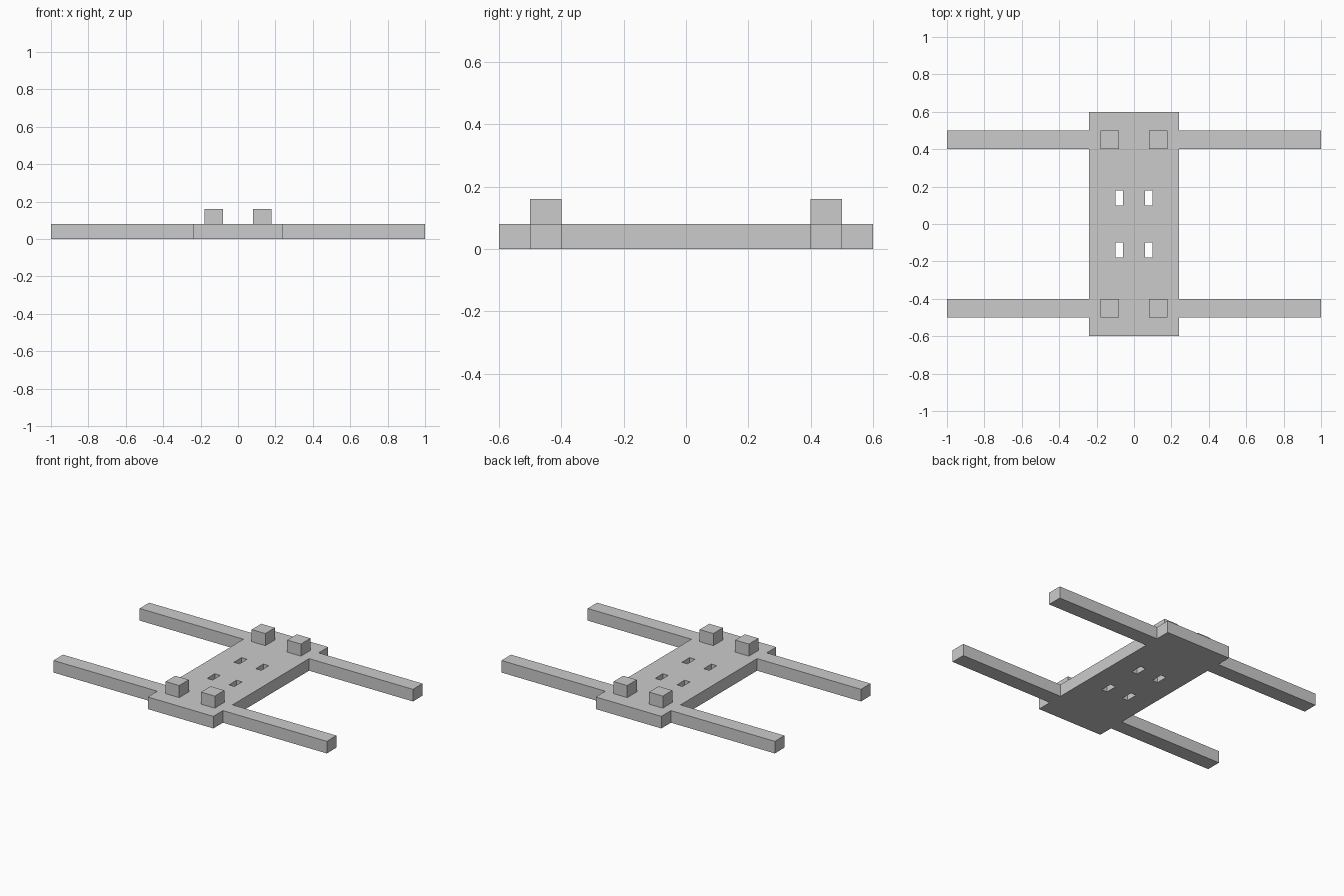
import bpy
import bmesh
from mathutils import Matrix, Vector

cube = bpy.data.objects.get("Cube")
if cube:
    bpy.data.objects.remove(cube, do_unlink=True)

grey = bpy.data.materials.new("plain_grey")
grey.use_nodes = True
colour = (0.6, 0.6, 0.6, 1)
grey.diffuse_color = colour
grey.node_tree.nodes["Principled BSDF"].inputs["Base Color"].default_value = colour


def add_box(bm, low, high):
    """Add a box spanning two corners."""
    low, high = Vector(low), Vector(high)
    matrix = Matrix.Translation((low + high) / 2) @ Matrix.Diagonal((*(high - low), 1))
    bmesh.ops.create_cube(bm, size=1, matrix=matrix)


def make_object(name, boxes):
    bm = bmesh.new()
    for low, high in boxes:
        add_box(bm, low, high)
    mesh = bpy.data.meshes.new(name)
    bm.to_mesh(mesh)
    bm.free()
    mesh.materials.append(grey)
    obj = bpy.data.objects.new(name, mesh)
    bpy.context.collection.objects.link(obj)
    return obj


def mirrored(x0, x1, y0, y1, z0, z1):
    """Four copies of a box, mirrored across x and y."""
    for sx in (-1, 1):
        for sy in (-1, 1):
            xs = sorted((sx * x0, sx * x1))
            ys = sorted((sy * y0, sy * y1))
            yield (xs[0], ys[0], z0), (xs[1], ys[1], z1)


THICK = 0.08
HALF_WIDTH = 0.24

# Central plate with four through slots
plate = make_object("base_plate", [((-HALF_WIDTH, -0.6, 0), (HALF_WIDTH, 0.6, THICK))])
cutter = make_object("slot_cutter", mirrored(0.06, 0.1, 0.1, 0.18, -0.1, 0.2))
cut = plate.modifiers.new("slots", "BOOLEAN")
cut.operation = "DIFFERENCE"
cut.solver = "EXACT"
cut.object = cutter
cutter.hide_render = True
cutter.hide_viewport = True
cutter.display_type = "WIRE"

# Side arms and the square pegs standing on the plate
sides = ("front_right", "back_right", "front_left", "back_left")
arms = mirrored(HALF_WIDTH, 1, 0.4, 0.5, 0, THICK)
pegs = mirrored(0.08, 0.18, 0.4, 0.5, THICK, 0.16)
for side, arm, peg in zip(sides, arms, pegs):
    make_object(side + "_arm", [arm])
    make_object(side + "_peg", [peg])
